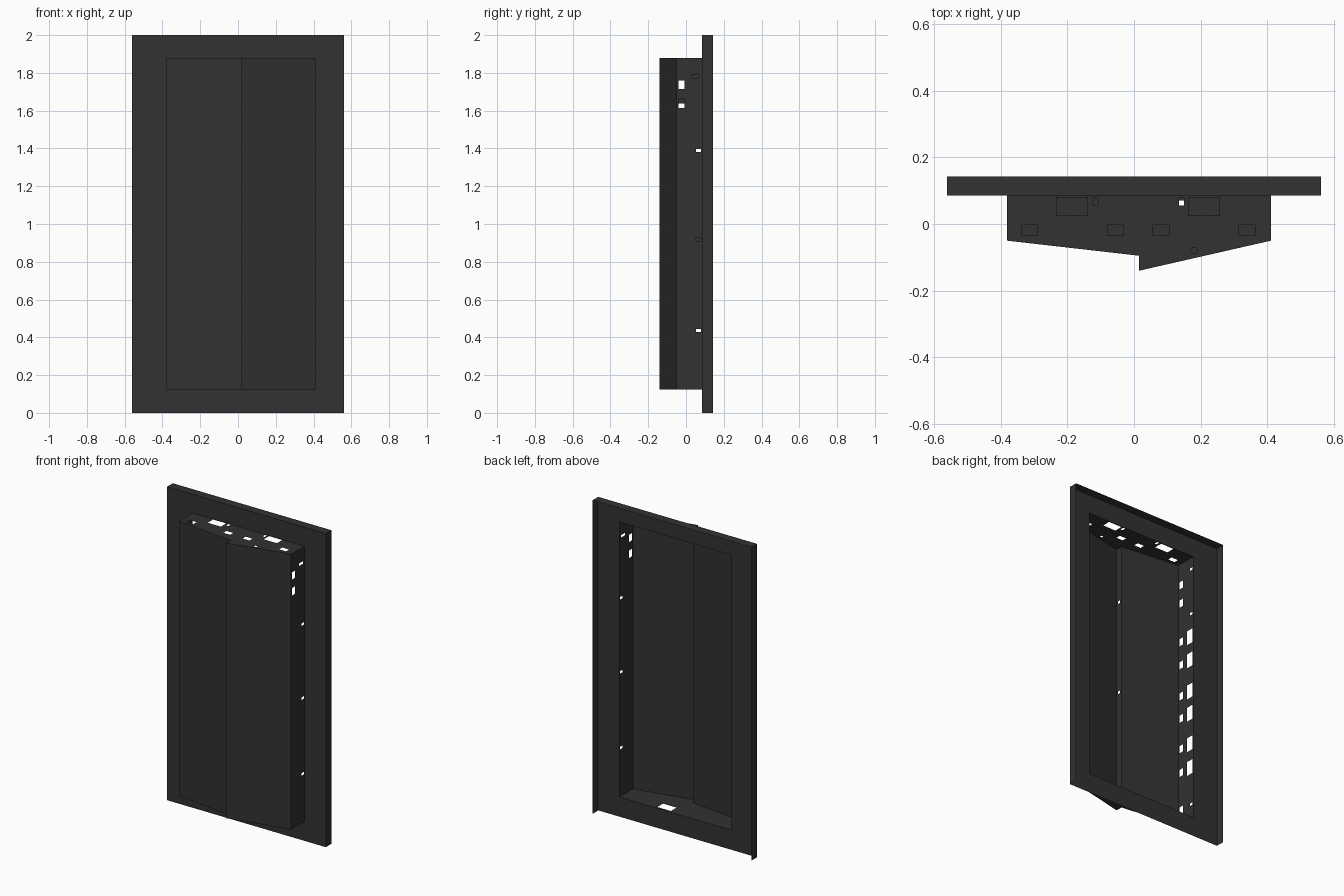
import bpy, bmesh
from mathutils import Vector

if "Cube" in bpy.data.objects:
    bpy.data.objects.remove(bpy.data.objects["Cube"])

grey = bpy.data.materials.new("dark_grey_metal")
grey.diffuse_color = (0.032, 0.032, 0.032, 1)
grey.use_nodes = True
grey.node_tree.nodes["Principled BSDF"].inputs["Base Color"].default_value = grey.diffuse_color


def sheet(name, corners, holes=(), axes=(0, 1)):
    """Flat sheet with rectangular holes (a0, a1, b0, b1) along two axes."""
    bm = bmesh.new()
    bm.faces.new([bm.verts.new(c) for c in corners])
    # slice the sheet along the hole borders, then drop the hole cells
    for k in (0, 1):
        for v in sorted({h[2 * k + i] for h in holes for i in (0, 1)}):
            normal = Vector((0, 0, 0))
            normal[axes[k]] = 1
            bmesh.ops.bisect_plane(bm, geom=bm.verts[:] + bm.edges[:] + bm.faces[:],
                                   plane_co=normal * v, plane_no=normal, dist=1e-6)
    dead = []
    for f in bm.faces:
        c = f.calc_center_median()
        a, b = c[axes[0]], c[axes[1]]
        if any(h[0] < a < h[1] and h[2] < b < h[3] for h in holes):
            dead.append(f)
    bmesh.ops.delete(bm, geom=dead, context='FACES')
    me = bpy.data.meshes.new(name)
    bm.to_mesh(me)
    bm.free()
    me.materials.append(grey)
    ob = bpy.data.objects.new(name, me)
    bpy.context.collection.objects.link(ob)
    return ob


def around(a, b, wa, wb):
    return (a - wa / 2, a + wa / 2, b - wb / 2, b + wb / 2)


# main dimensions
W, H = 0.56, 2.0
YF, YB = 0.085, 0.142            # flange face, lip back edge
XL, XR, ZB, ZT = -0.38, 0.41, 0.125, 1.88
XS = 0.015                       # step in the front
YS, YI, YO = -0.05, -0.095, -0.14

# flange with opening, and lips on sides and top
sheet("flange", [(-W, YF, 0), (W, YF, 0), (W, YF, H), (-W, YF, H)],
      [(XL, XR, ZB, ZT)], (0, 2))
sheet("left_lip", [(-W, YB, 0), (-W, YF, 0), (-W, YF, H), (-W, YB, H)])
sheet("right_lip", [(W, YF, 0), (W, YB, 0), (W, YB, H), (W, YF, H)])
sheet("top_lip", [(-W, YF, H), (W, YF, H), (W, YB, H), (-W, YB, H)])

# stepped front of the box
sheet("front_left", [(XL, YS, ZB), (XS, YI, ZB), (XS, YI, ZT), (XL, YS, ZT)])
sheet("front_right", [(XS, YO, ZB), (XR, YS, ZB), (XR, YS, ZT), (XS, YO, ZT)])
sheet("front_step", [(XS, YI, ZB), (XS, YO, ZB), (XS, YO, ZT), (XS, YI, ZT)],
      [around(-0.118, z, 0.015, 0.018) for z in (1.517, 0.91)], (1, 2))

# top and bottom of the box
profile = [(XL, YS), (XS, YI), (XS, YO), (XR, YS), (XR, YF), (XL, YF)]
top_holes = [around(x, 0.053, 0.093, 0.054) for x in (-0.186, 0.21)]
top_holes += [around(x, -0.019, 0.048, 0.031) for x in (-0.313, -0.055, 0.081, 0.339)]
top_holes += [around(x, 0.068, 0.015, 0.024) for x in (-0.116, 0.142)]
top_holes += [around(0.18, -0.079, 0.017, 0.015)]
sheet("box_top", [(x, y, ZT) for x, y in profile], top_holes)
sheet("box_bottom", [(x, y, ZB) for x, y in reversed(profile)],
      [(0.057, 0.152, 0.014, 0.071)])

# right wall
sheet("right_wall", [(XR, YS, ZB), (XR, YF, ZB), (XR, YF, ZT), (XR, YS, ZT)],
      [around(-0.024, 1.738, 0.031, 0.046), around(-0.024, 1.637, 0.031, 0.048),
       around(0.05, 1.782, 0.038, 0.016)]
      + [around(0.066, z, 0.026, 0.016) for z in (1.39, 0.918, 0.435)], (1, 2))

# left wall with paired slots
pairs = (1.355, 1.20, 0.99, 0.84, 0.635, 0.475)
sheet("left_wall", [(XL, YF, ZB), (XL, YS, ZB), (XL, YS, ZT), (XL, YF, ZT)],
      [around(-0.024, z, 0.031, 0.048) for z in pairs + (1.738, 1.615, 0.222)]
      + [around(0.053, z, 0.054, 0.093) for z in pairs]
      + [around(0.066, z, 0.026, 0.016) for z in (1.805, 1.505, 0.222)], (1, 2))
